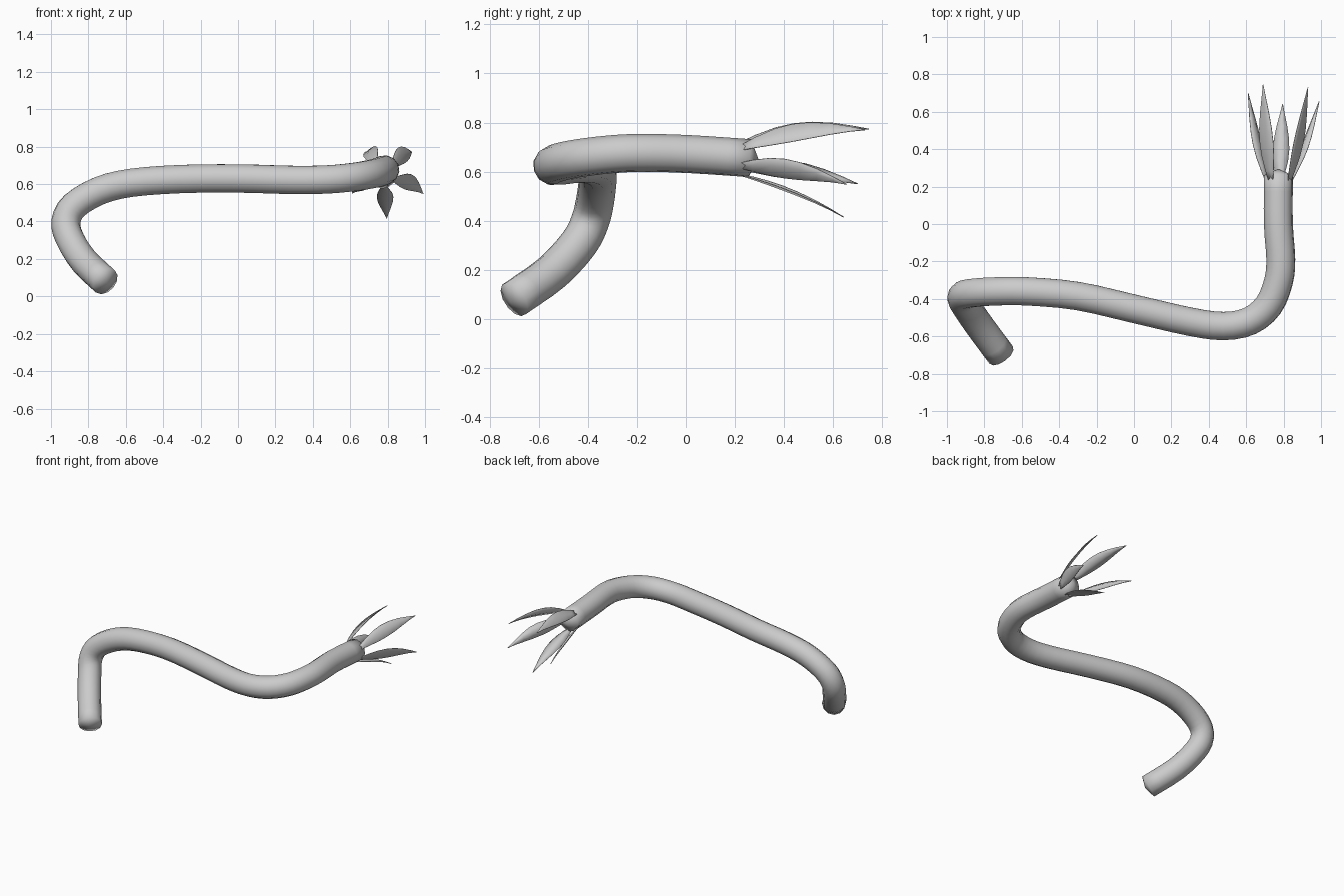
import bpy, bmesh, math
from mathutils import Vector

if "Cube" in bpy.data.objects:
    bpy.data.objects.remove(bpy.data.objects["Cube"])

R = 0.078      # tube radius
SIDES = 12

# Centre line of the stalk, from the blunt foot to the flowering end
path = [Vector(p) for p in [
    (-0.71, -0.70, 0.08), (-0.825, -0.545, 0.19), (-0.90, -0.435, 0.31),
    (-0.92, -0.39, 0.40), (-0.875, -0.37, 0.485), (-0.74, -0.36, 0.565),
    (-0.57, -0.36, 0.607), (-0.30, -0.385, 0.627), (0.0, -0.453, 0.63),
    (0.30, -0.522, 0.622), (0.48, -0.545, 0.625), (0.62, -0.518, 0.638),
    (0.72, -0.435, 0.655), (0.772, -0.31, 0.67), (0.785, -0.19, 0.676),
    (0.772, 0.0, 0.672), (0.772, 0.26, 0.655)]]


def smooth_path(pts, steps):
    """Catmull-Rom curve through the points."""
    p = [2 * pts[0] - pts[1]] + pts + [2 * pts[-1] - pts[-2]]
    out = []
    for i in range(1, len(p) - 2):
        a, b, c, d = p[i - 1:i + 3]
        for s in range(steps):
            t = s / steps
            out.append(0.5 * (2 * b + (c - a) * t + (2 * a - 5 * b + 4 * c - d) * t * t
                              + (3 * b - a - 3 * c + d) * t ** 3))
    return out + [pts[-1]]


def finish(bm, name):
    bmesh.ops.recalc_face_normals(bm, faces=bm.faces)
    for f in bm.faces:
        f.smooth = True
    mesh = bpy.data.meshes.new(name)
    bm.to_mesh(mesh)
    bm.free()
    ob = bpy.data.objects.new(name, mesh)
    bpy.context.collection.objects.link(ob)
    return ob


# Stalk: round section swept along the path, shallow point on each end
pts = smooth_path(path, 3)
bm = bmesh.new()
rings = []
side = Vector((0, 0, 1))
n = len(pts)
for i, p in enumerate(pts):
    tan = (pts[min(i + 1, n - 1)] - pts[max(i - 1, 0)]).normalized()
    side = (side - tan * side.dot(tan)).normalized()
    up = tan.cross(side)
    ring = []
    for k in range(SIDES):
        a = 2 * math.pi * k / SIDES
        ring.append(bm.verts.new(p + R * (math.cos(a) * side + math.sin(a) * up)))
    rings.append(ring)
for r0, r1 in zip(rings, rings[1:]):
    for k in range(SIDES):
        j = (k + 1) % SIDES
        bm.faces.new((r0[k], r0[j], r1[j], r1[k]))
for ring, centre, axis, h in ((rings[0], pts[0], pts[0] - pts[1], 0.022),
                              (rings[-1], pts[-1], pts[-1] - pts[-2], 0.035)):
    tip = bm.verts.new(centre + axis.normalized() * h)
    for k in range(SIDES):
        bm.faces.new((ring[k], ring[(k + 1) % SIDES], tip))
finish(bm, "stalk")

# Petals: five thin pointed blades fanning out of the end, drooping a little
centre = Vector((0.772, 0.22, 0.655))
tips = [(0.69, 0.745, 0.773), (0.93, 0.73, 0.77), (0.99, 0.655, 0.548),
        (0.795, 0.642, 0.415), (0.61, 0.70, 0.55)]
widths = [(0, 0.012), (0.12, 0.026), (0.28, 0.04), (0.42, 0.044), (0.56, 0.04),
          (0.72, 0.028), (0.87, 0.013), (1, 0.001)]
for i, tip in enumerate(tips):
    tip = Vector(tip)
    out = Vector((tip.x - centre.x, 0, tip.z - centre.z)).normalized()
    base = centre + out * 0.066
    across = out.cross((tip - base).normalized()).normalized()
    bm = bmesh.new()
    rows = []
    for t, w in widths:
        c = base.lerp(tip, t) + Vector((0, 0, 0.1 * t * (1 - t)))
        cup = out * w * 0.3
        rows.append([bm.verts.new(c - across * w + cup), bm.verts.new(c),
                     bm.verts.new(c + across * w + cup)])
    for a, b in zip(rows, rows[1:]):
        bm.faces.new((a[0], a[1], b[1], b[0]))
        bm.faces.new((a[1], a[2], b[2], b[1]))
    ob = finish(bm, f"petal_{i + 1}")
    mod = ob.modifiers.new("thickness", 'SOLIDIFY')
    mod.thickness = 0.003
    mod.offset = 0
